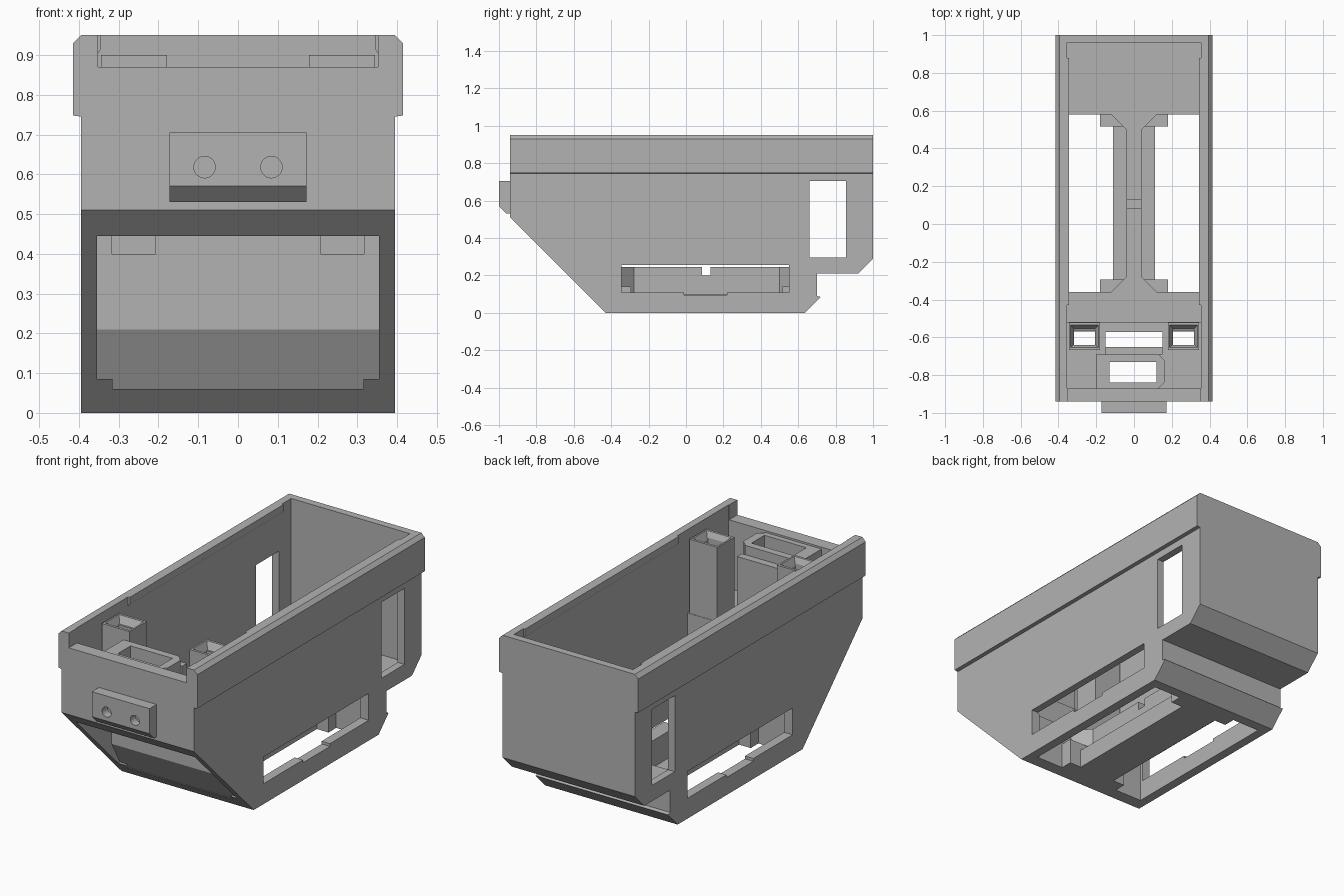
import bpy, bmesh, math
from mathutils import Vector

if "Cube" in bpy.data.objects:
    bpy.data.objects.remove(bpy.data.objects["Cube"], do_unlink=True)

grey = bpy.data.materials.new("plain grey")
grey.use_nodes = True
COLOUR = (0.45, 0.45, 0.45, 1)
grey.diffuse_color = COLOUR
grey.node_tree.nodes["Principled BSDF"].inputs["Base Color"].default_value = COLOUR


def finish(name, bm):
    bmesh.ops.recalc_face_normals(bm, faces=bm.faces)
    mesh = bpy.data.meshes.new(name)
    bm.to_mesh(mesh)
    bm.free()
    mesh.materials.append(grey)
    obj = bpy.data.objects.new(name, mesh)
    bpy.context.collection.objects.link(obj)
    return obj


def prism(name, axis, pts, a, b):
    """Extrude a flat outline along an axis, from a to b."""
    place = {"x": lambda p, t: (t, p[0], p[1]),
             "y": lambda p, t: (p[0], t, p[1]),
             "z": lambda p, t: (p[0], p[1], t)}[axis]
    bm = bmesh.new()
    face = bm.faces.new([bm.verts.new(place(p, a)) for p in pts])
    new = bmesh.ops.extrude_face_region(bm, geom=[face])["geom"]
    shift = Vector(place((0, 0), b - a))
    bmesh.ops.translate(bm, vec=shift, verts=[v for v in new if isinstance(v, bmesh.types.BMVert)])
    return finish(name, bm)


def box(name, x, y, z):
    return prism(name, "z", [(x[0], y[0]), (x[1], y[0]), (x[1], y[1]), (x[0], y[1])], *z)


def funnel(x, y, z, low, high, depth):
    """Tapered rectangular pit, narrow at the bottom."""
    bm = bmesh.new()
    rings = []
    for (hx, hy), h in ((low, z - depth), (high, z)):
        rings.append([bm.verts.new((x + sx * hx, y + sy * hy, h))
                      for sx, sy in ((-1, -1), (1, -1), (1, 1), (-1, 1))])
    bm.faces.new(rings[0])
    bm.faces.new(rings[1])
    for i in range(4):
        j = (i + 1) % 4
        bm.faces.new((rings[0][i], rings[0][j], rings[1][j], rings[1][i]))
    return finish("funnel_cutter", bm)


def cut(obj, *cutters):
    for c in cutters:
        c.hide_render = True
        mod = obj.modifiers.new("cut", "BOOLEAN")
        mod.operation, mod.solver, mod.object = "DIFFERENCE", "EXACT", c
        bpy.context.view_layer.objects.active = obj
        bpy.ops.object.modifier_apply(modifier=mod.name)
        bpy.data.objects.remove(c, do_unlink=True)


WIDE = (-0.6, 0.6)
INNER = (-0.355, 0.355)

# Hull with sloped nose and stepped tail
hull = prism("hull", "x", [(-0.94, 0.95), (1, 0.95), (1, 0.29), (0.92, 0.21), (0.70, 0.21),
                           (0.70, 0.09), (0.72, 0.085), (0.635, 0), (-0.43, 0), (-0.94, 0.51)],
             -0.395, 0.395)
cut(hull,
    # main chamber, with the raised nose deck in front of it
    prism("chamber", "x", [(-0.87, 1.1), (-0.87, 0.5), (-0.52, 0.5), (-0.52, 0.25),
                           (0.96, 0.25), (0.96, 1.1)], *INNER),
    # recess under the nose
    prism("recess", "x", [(-0.57, 0.445), (-0.57, 0.21), (-0.485, 0.06),
                          (-0.95, 0.06), (-0.95, 0.445)], *INNER),
    box("floor_opening", (-0.345, 0.345), (-0.36, 0.58), (-0.1, 0.3)),
    # side slot and its dip, rear side windows
    box("slot", WIDE, (-0.345, 0.55), (0.11, 0.255)),
    box("slot_dip", WIDE, (-0.01, 0.22), (0.095, 0.15)),
    box("window", WIDE, (0.66, 0.855), (0.295, 0.705)),
    box("front_notch", (-0.352, 0.352), (-1.1, -0.85), (0.87, 1.1)),
    # deck openings
    box("deck_slot", (-0.15, 0.15), (-0.571, -0.65), (0.4, 0.6)),
    box("duct_opening", (-0.13, 0.12), (-0.84, -0.73), (0.4, 0.6)))

# Parts repeated on both sides
for s, side in ((1, "left"), (-1, "right")):
    def sx(pts):
        return [(s * p, q) for p, q in pts]

    prism(side + "_rim_band", "y", sx([(0.395, 0.745), (0.415, 0.748), (0.415, 0.93), (0.395, 0.95)]),
          -0.94, 1)
    prism(side + "_inner_rail", "y", sx([(0.355, 0.90), (0.345, 0.915), (0.345, 0.95), (0.355, 0.95)]),
          -0.43, 0.88)
    prism(side + "_recess_tab", "x", [(-0.49, 0.06), (-0.515, 0.085), (-0.47, 0.085), (-0.47, 0.06)],
          s * 0.315, s * 0.355)

    # socket post, hollow right through the deck
    cx, cy = s * 0.262, -0.595
    post = box(side + "_socket_post", (cx - 0.083, cx + 0.083), (cy - 0.073, cy + 0.073), (0.49, 0.9))
    for part in (post, hull):
        cut(part, box("bore", (cx - 0.055, cx + 0.055),
                      (max(cy - 0.045, -0.645), cy + 0.03), (0.4, 1)))
    cut(post, funnel(cx, cy, 0.901, (0.055, 0.04), (0.074, 0.06), 0.04))

# Keel beam across the floor opening
box("keel_base", (-0.11, 0.11), (-0.36, 0.58), (0, 0.1))
web = box("keel_web", (-0.04, 0.04), (-0.36, 0.58), (0.1, 0.245))
cut(web, box("web_notch", (-0.1, 0.1), (0.085, 0.13), (0.2, 0.3)))
for end, inner, name in ((-0.36, -0.295, "front"), (0.58, 0.515, "rear")):
    box(name + "_keel_block", (-0.18, 0.18), sorted((end, inner)), (0, 0.14))
    reach = inner + (inner - end) * 0.25
    prism(name + "_keel_flare", "z", [(-0.12, end), (0.12, end), (0.04, reach), (-0.04, reach)],
          0.1, 0.245)

# Duct and panel on the nose deck
duct = prism("duct", "z", [(-0.2, -0.87), (0.13, -0.87), (0.165, -0.835), (0.165, -0.725),
                           (0.13, -0.69), (-0.2, -0.69)], 0.49, 0.86)
cut(duct, box("duct_bore", (-0.13, 0.12), (-0.84, -0.73), (0.4, 1)))
box("deck_panel", (-0.15, 0.15), (-0.69, -0.65), (0.49, 0.81))

# Front sensor block with two round holes
sensor = prism("sensor_block", "x", [(-0.94, 0.705), (-1, 0.705), (-1, 0.57), (-0.96, 0.53),
                                     (-0.94, 0.53)], -0.172, 0.172)
circle = [(0.027 * math.cos(math.tau * i / 32), 0.027 * math.sin(math.tau * i / 32)) for i in range(32)]
for x in (-0.084, 0.084):
    cut(sensor, prism("hole", "y", [(x + u, 0.618 + v) for u, v in circle], -1.1, -0.955))
